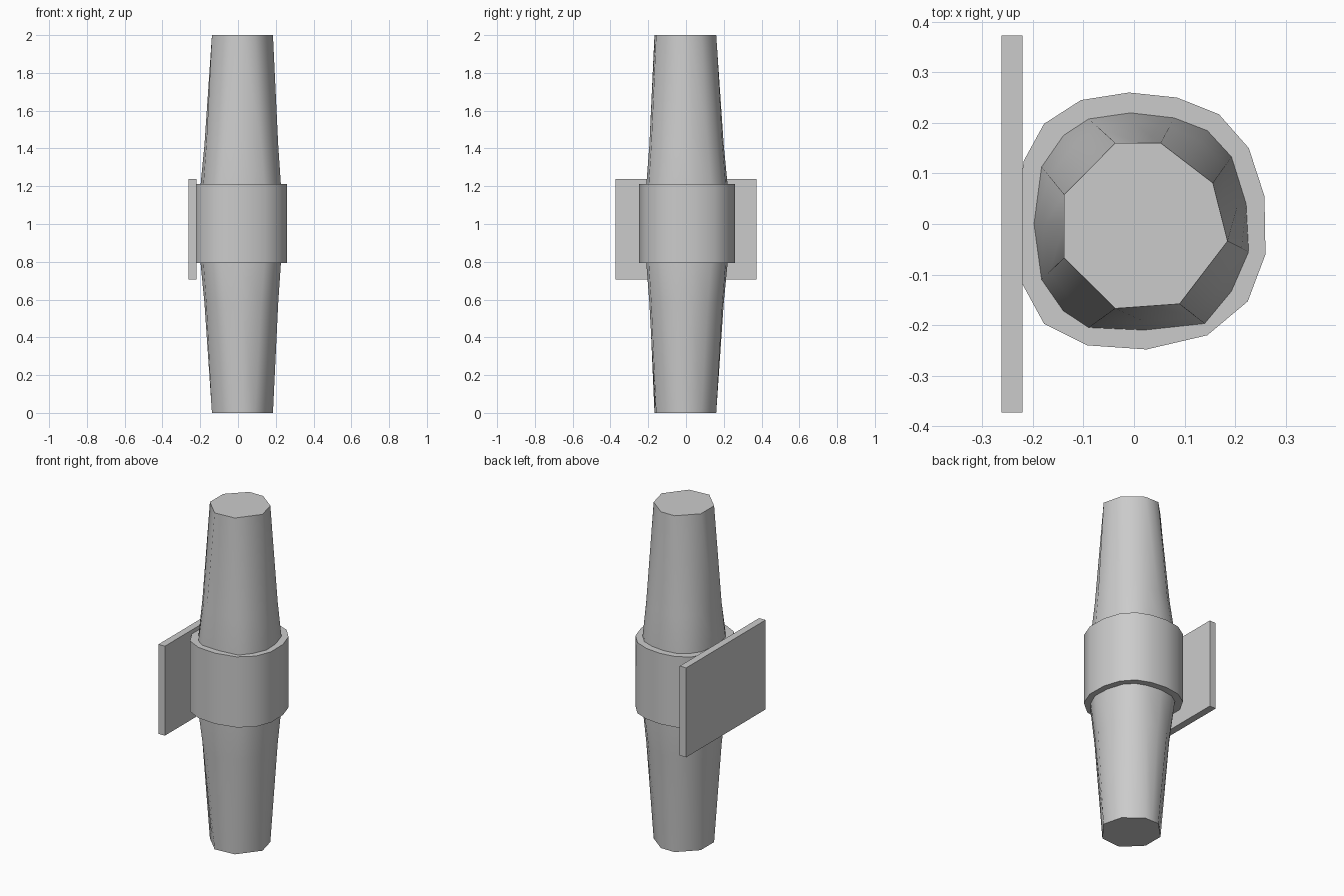
import bpy, bmesh, math
from mathutils import Vector

cube = bpy.data.objects.get("Cube")
if cube:
    bpy.data.objects.remove(cube, do_unlink=True)

grey = bpy.data.materials.new("light grey")
grey.use_nodes = True
COLOUR = (0.6, 0.6, 0.6, 1)
grey.diffuse_color = COLOUR
grey.node_tree.nodes["Principled BSDF"].inputs["Base Color"].default_value = COLOUR


def loft(name, layers, smooth_angle):
    """Skin a stack of (height, outline) layers and close both ends."""
    bm = bmesh.new()
    rings = [[bm.verts.new((p[0], p[1], z)) for p in outline] for z, outline in layers]
    for low, high in zip(rings, rings[1:]):
        for i in range(len(low)):
            j = (i + 1) % len(low)
            bm.faces.new((low[i], low[j], high[j], high[i]))
    bm.faces.new(rings[0])
    bm.faces.new(rings[-1])
    bmesh.ops.recalc_face_normals(bm, faces=bm.faces)
    mesh = bpy.data.meshes.new(name)
    bm.to_mesh(mesh)
    bm.free()
    mesh.materials.append(grey)
    obj = bpy.data.objects.new(name, mesh)
    bpy.context.collection.objects.link(obj)
    if smooth_angle:
        bpy.ops.object.select_all(action="DESELECT")
        obj.select_set(True)
        bpy.context.view_layer.objects.active = obj
        bpy.ops.object.shade_smooth_by_angle(angle=math.radians(smooth_angle))
    return obj


# Eight-sided end of the lamp body, with a point halfway along each side
corners = [Vector(p) for p in (
    (-.037, .16), (.053, .16), (.156, .081), (.185, -.034),
    (.09, -.158), (-.037, -.167), (-.138, -.067), (-.138, .058))]
end_outline = []
for i, corner in enumerate(corners):
    end_outline += [corner, (corner + corners[(i + 1) % len(corners)]) / 2]

# Sixteen-sided waist of the lamp body
waist = [Vector(p) for p in (
    (-.09, .208), (-.007, .22), (.08, .21), (.145, .185),
    (.193, .133), (.222, .04), (.227, -.055), (.193, -.133),
    (.14, -.197), (.02, -.21), (-.09, -.205), (-.14, -.172),
    (-.183, -.11), (-.198, 0), (-.183, .113), (-.14, .175))]
shoulder = [a.lerp(b, 0.66) for a, b in zip(end_outline, waist)]

# Lamp body, tapering to both ends
upper = [(1.21, waist), (1.42, shoulder), (2.0, end_outline)]
lower = [(2.0 - z, outline) for z, outline in reversed(upper)]
loft("lamp_body", lower + upper, 60)

# Collar around the waist
collar_outline = [
    (-.218, .125), (-.178, .198), (-.105, .245), (-.01, .26),
    (.085, .25), (.168, .217), (.227, .15), (.258, .055),
    (.26, -.06), (.225, -.153), (.145, -.22), (.025, -.248),
    (-.092, -.24), (-.178, -.197), (-.22, -.12), (-.235, 0)]
loft("collar", [(.793, collar_outline), (1.213, collar_outline)], 40)

# Flat wall plate on the right side
LEFT, RIGHT, HALF = -.262, -.22, .373
plate_outline = [(LEFT, -HALF), (RIGHT, -HALF), (RIGHT, HALF), (LEFT, HALF)]
loft("wall_plate", [(.705, plate_outline), (1.237, plate_outline)], 0)
